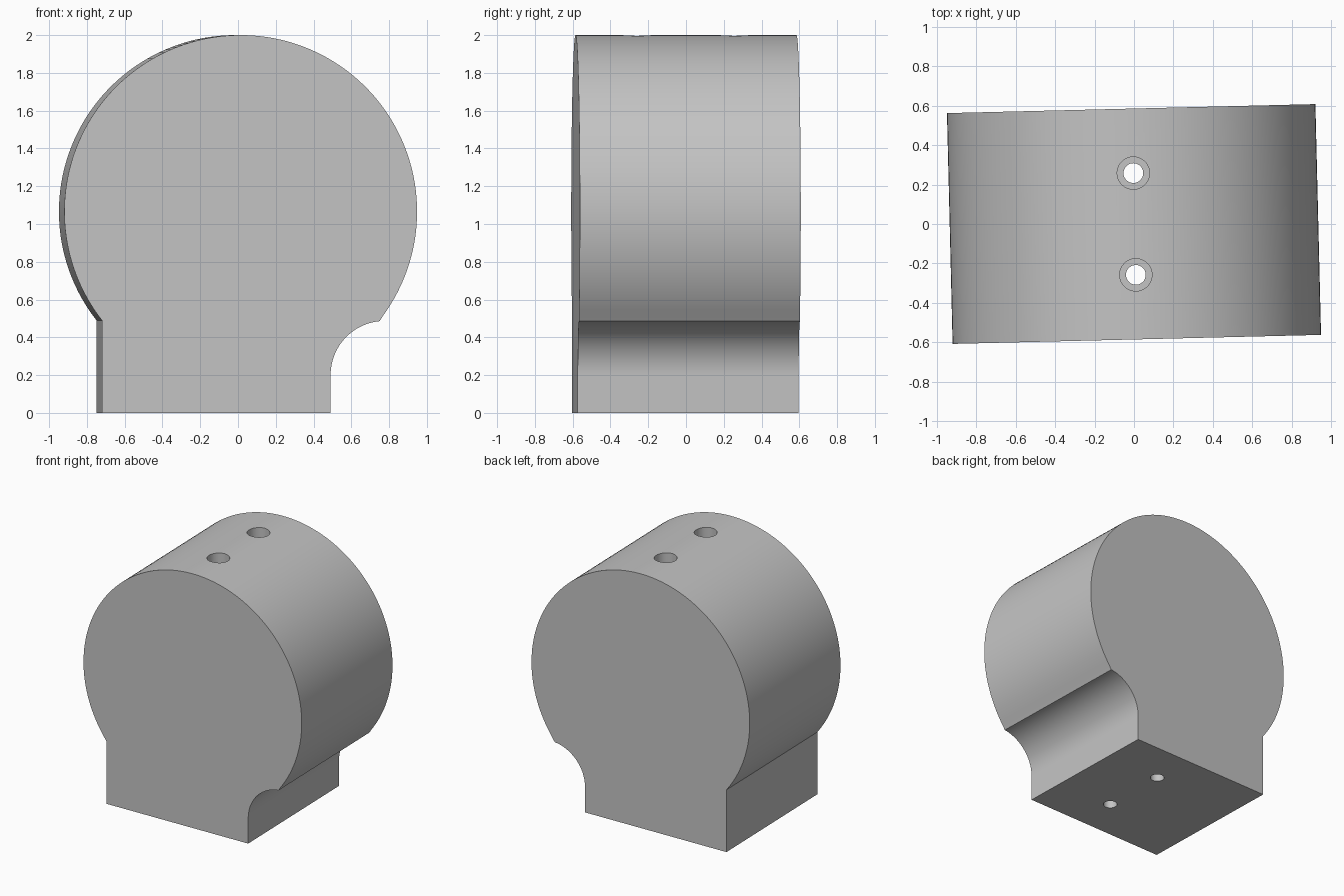
import bpy, bmesh
from math import sin, cos, radians, pi, atan2, sqrt

if "Cube" in bpy.data.objects:
    bpy.data.objects.remove(bpy.data.objects["Cube"], do_unlink=True)

DEPTH = 1.17        # front to back
R = 0.934           # drum radius
CZ = 2 - R          # drum centre height
LEFT, RIGHT = -0.735, 0.476   # foot sides
COVE_X, COVE_Z, COVE_R = 0.763, 0.2, 0.287
TURN = radians(1.4)  # slight turn about the vertical axis

grey = bpy.data.materials.new("plain_grey")
grey.use_nodes = True
colour = (0.55, 0.55, 0.55, 1)
grey.diffuse_color = colour
grey.node_tree.nodes["Principled BSDF"].inputs["Base Color"].default_value = colour


def make_object(name, bm):
    bmesh.ops.recalc_face_normals(bm, faces=bm.faces)
    mesh = bpy.data.meshes.new(name)
    bm.to_mesh(mesh)
    bm.free()
    mesh.materials.append(grey)
    obj = bpy.data.objects.new(name, mesh)
    bpy.context.collection.objects.link(obj)
    return obj


def arc(cx, cz, r, a0, a1, n):
    return [(cx + r * cos(a0 + (a1 - a0) * i / n),
             cz + r * sin(a0 + (a1 - a0) * i / n)) for i in range(n + 1)]


# Block profile: square foot, concave cove on one side, round drum above
corner_z = CZ - sqrt(R * R - LEFT * LEFT)
end = atan2(corner_z - CZ, -LEFT)
outline = [(LEFT, 0), (RIGHT, 0)]
outline += arc(COVE_X, COVE_Z, COVE_R, pi, atan2(corner_z - COVE_Z, -LEFT - COVE_X), 24)
outline += arc(0, CZ, R, end, pi - end, 120)[1:]

bm = bmesh.new()
front = bm.faces.new([bm.verts.new((x, -DEPTH / 2, z)) for x, z in outline])
side = bmesh.ops.extrude_face_region(bm, geom=[front])
back = [v for v in side["geom"] if isinstance(v, bmesh.types.BMVert)]
bmesh.ops.translate(bm, verts=back, vec=(0, DEPTH, 0))
block = make_object("mounting_block", bm)

# Stepped screw holes: wide bore from the top, narrow bore through the foot
N = 48
profile = [(0.05, -0.2), (0.05, 0.4), (0.082, 0.4), (0.082, 2.2)]
bm = bmesh.new()
for y in (-0.258, 0.258):
    rings = [[bm.verts.new((0.003 + r * cos(2 * pi * i / N), y + r * sin(2 * pi * i / N), z))
              for i in range(N)] for r, z in profile]
    for a, b in zip(rings, rings[1:]):
        for i in range(N):
            j = (i + 1) % N
            bm.faces.new((a[i], a[j], b[j], b[i]))
    bm.faces.new(rings[0][::-1])
    bm.faces.new(rings[-1])
cutter = make_object("screw_hole_cutter", bm)
cutter.hide_render = True

cut = block.modifiers.new("screw_holes", "BOOLEAN")
cut.operation = "DIFFERENCE"
cut.solver = "EXACT"
cut.object = cutter
bpy.ops.object.select_all(action="DESELECT")
block.select_set(True)
bpy.context.view_layer.objects.active = block
bpy.ops.object.modifier_apply(modifier=cut.name)
bpy.data.objects.remove(cutter, do_unlink=True)

# Smooth curved walls, sharp edges; slight turn
bpy.ops.object.shade_smooth_by_angle(angle=radians(20))
block.rotation_euler.z = TURN
